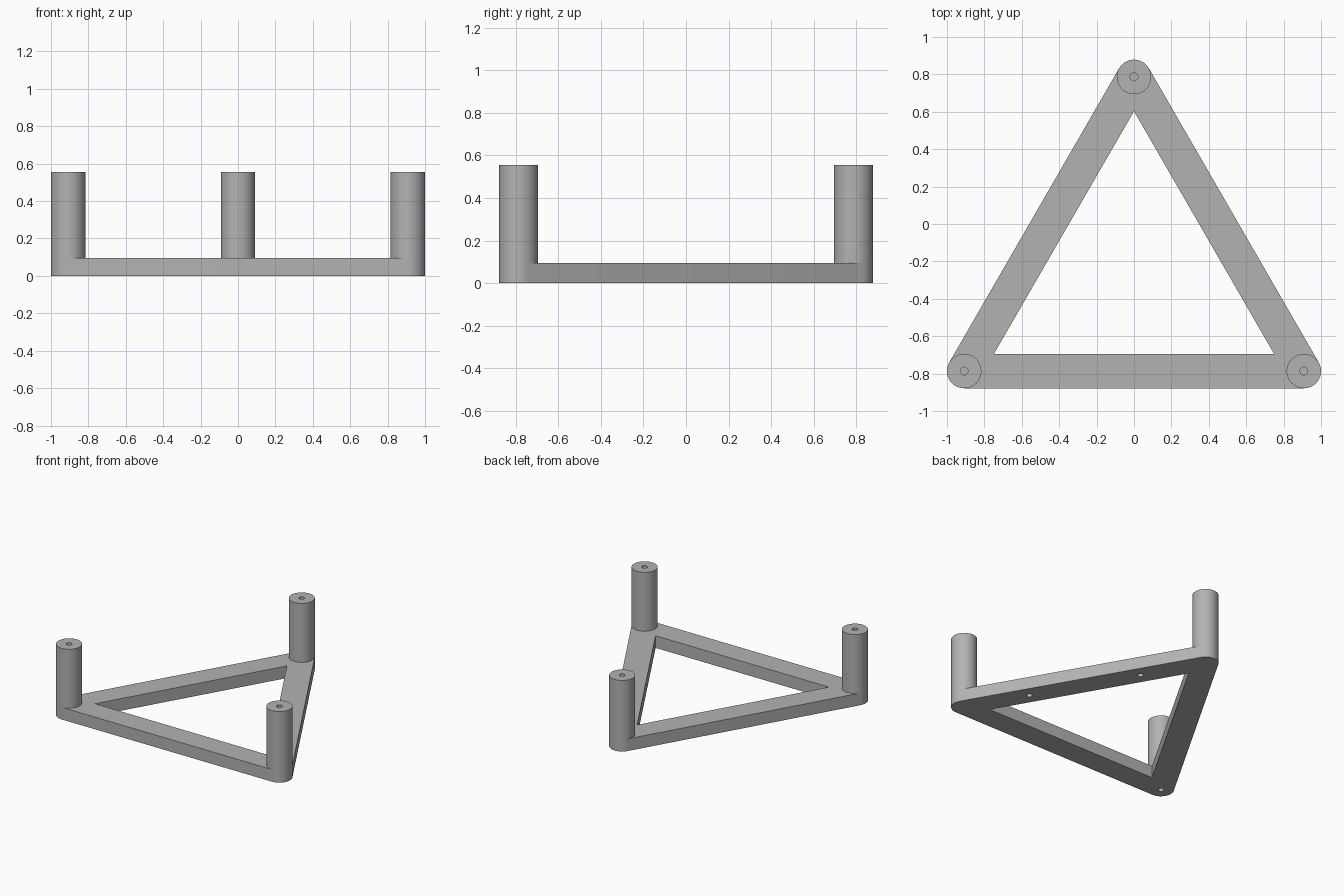
import bpy
import bmesh
from math import cos, sin, pi, radians
from mathutils import Vector

cube = bpy.data.objects.get("Cube")
if cube:
    bpy.data.objects.remove(cube, do_unlink=True)

R = 0.092            # post radius and half the bar width
HOLE = 0.021
BAR_TOP = 0.095
POST_TOP = 0.555
CORNER = 1.0486      # distance from triangle centroid to a corner
CENTROID = Vector((0, -0.262))
ANGLES = [radians(90 + 120 * i) for i in range(3)]


def around(centre, radius, angle):
    return centre + Vector((cos(angle), sin(angle))) * radius


corners = [around(CENTROID, CORNER, a) for a in ANGLES]
back, right, left = corners

gray = bpy.data.materials.new("plain gray")
gray.use_nodes = True
color = (0.45, 0.45, 0.45, 1)
gray.diffuse_color = color
gray.node_tree.nodes["Principled BSDF"].inputs["Base Color"].default_value = color


def prism(name, outline, z0, z1):
    """Extrude a flat outline from z0 up to z1."""
    bm = bmesh.new()
    base = bm.faces.new([bm.verts.new((p.x, p.y, z0)) for p in outline])
    top = bmesh.ops.extrude_face_region(bm, geom=[base], use_keep_orig=True)
    moved = [g for g in top["geom"] if isinstance(g, bmesh.types.BMVert)]
    bmesh.ops.translate(bm, verts=moved, vec=(0, 0, z1 - z0))
    bmesh.ops.recalc_face_normals(bm, faces=bm.faces[:])
    mesh = bpy.data.meshes.new(name)
    bm.to_mesh(mesh)
    bm.free()
    mesh.materials.append(gray)
    obj = bpy.data.objects.new(name, mesh)
    bpy.context.collection.objects.link(obj)
    return obj


def cylinder(name, centre, radius, z0, z1, sides):
    ring = [around(centre, radius, 2 * pi * i / sides) for i in range(sides)]
    return prism(name, ring, z0, z1)


def select_only(obj):
    bpy.ops.object.select_all(action="DESELECT")
    obj.select_set(True)
    bpy.context.view_layer.objects.active = obj


def cut(obj, cutter):
    cutter.hide_render = True
    select_only(obj)
    mod = obj.modifiers.new("cut", "BOOLEAN")
    mod.operation = "DIFFERENCE"
    mod.solver = "EXACT"
    mod.object = cutter
    bpy.ops.object.modifier_apply(modifier=mod.name)
    bpy.data.objects.remove(cutter, do_unlink=True)


# Triangular frame with rounded corners and an open middle
STEPS = 20
outline = [around(c, R, a + radians(120) * (i / STEPS - 0.5))
           for c, a in zip(corners, ANGLES) for i in range(STEPS + 1)]
frame = prism("triangle_frame", outline, 0, BAR_TOP)
opening = [around(CENTROID, CORNER - 2 * R, a) for a in ANGLES]
cut(frame, prism("opening_cutter", opening, -0.1, 0.2))

# Blind holes under the left bar and under the right front corner
for p in (back.lerp(left, 0.27), back.lerp(left, 0.73), right):
    cut(frame, cylinder("hole_cutter", p, HOLE, -0.1, 0.07, 24))

# Corner posts, each with a blind hole in its top
parts = [frame]
for name, c in zip(("back_post", "front_right_post", "front_left_post"), corners):
    post = cylinder(name, c, R, BAR_TOP, POST_TOP, 60)
    cut(post, cylinder("hole_cutter", c, HOLE, POST_TOP - 0.2, POST_TOP + 0.1, 24))
    parts.append(post)

for part in parts:
    select_only(part)
    bpy.ops.object.shade_smooth_by_angle(angle=radians(30))
